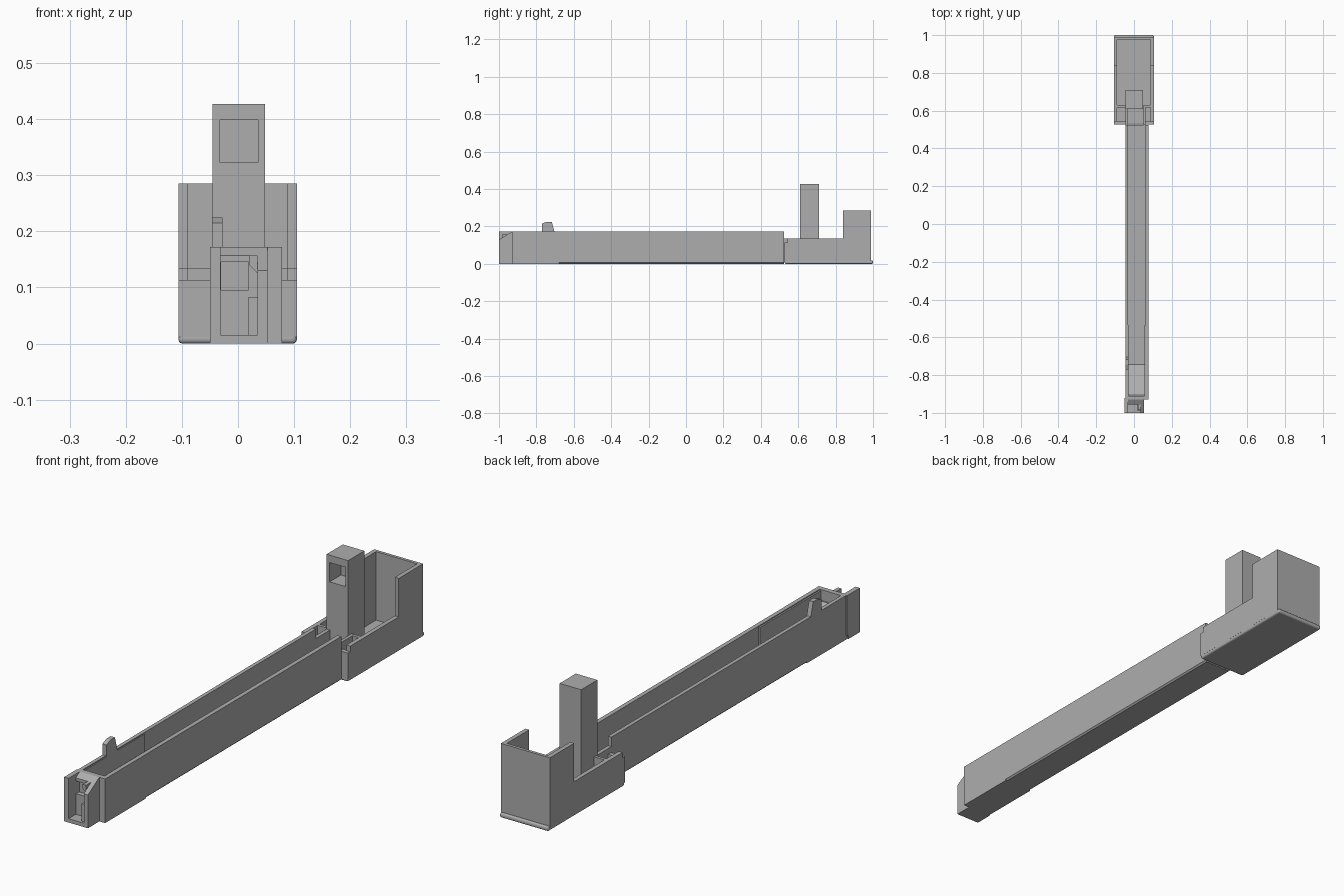
import bpy, bmesh
from mathutils import Vector

if "Cube" in bpy.data.objects:
    bpy.data.objects.remove(bpy.data.objects["Cube"], do_unlink=True)

GREY = bpy.data.materials.new("plain_grey")
GREY.use_nodes = True
GREY.diffuse_color = (0.42, 0.42, 0.42, 1)
GREY.node_tree.nodes["Principled BSDF"].inputs["Base Color"].default_value = (0.42, 0.42, 0.42, 1)


def prism(name, profile, axis, lo, hi):
    """Extrude a profile along x (y,z points), y (x,z points) or z (x,y points)."""
    def place(p, d):
        return {"x": (d, *p), "y": (p[0], d, p[1]), "z": (*p, d)}[axis]
    bm = bmesh.new()
    face = bm.faces.new([bm.verts.new(place(p, lo)) for p in profile])
    new = bmesh.ops.extrude_face_region(bm, geom=[face])["geom"]
    shift = Vector(place((0, 0), hi - lo))
    bmesh.ops.translate(bm, vec=shift, verts=[g for g in new if isinstance(g, bmesh.types.BMVert)])
    bmesh.ops.recalc_face_normals(bm, faces=bm.faces)
    mesh = bpy.data.meshes.new(name)
    bm.to_mesh(mesh)
    bm.free()
    mesh.materials.append(GREY)
    ob = bpy.data.objects.new(name, mesh)
    bpy.context.collection.objects.link(ob)
    return ob


def box(name, x, y, z):
    return prism(name, [(x[0], y[0]), (x[1], y[0]), (x[1], y[1]), (x[0], y[1])], "z", *z)


def cut(ob, x, y, z):
    cutter = box(ob.name + "_cutter", x, y, z)
    cutter.hide_render = True
    cutter.hide_viewport = False
    mod = ob.modifiers.new("pocket", "BOOLEAN")
    mod.operation, mod.object, mod.solver = "DIFFERENCE", cutter, "EXACT"
    bpy.context.view_layer.objects.active = ob
    bpy.ops.object.modifier_apply(modifier=mod.name)
    bpy.data.objects.remove(cutter, do_unlink=True)


# Long open channel, with softened lower edges behind the front section
L, R, TOP, FLOOR = -0.046, 0.078, 0.172, 0.015
IL, IR, C = -0.031, 0.061, 0.006
inner = [(R, TOP), (IR, TOP), (IR, FLOOR), (IL, FLOOR), (IL, TOP), (L, TOP)]
prism("channel", [(L, C), (L + C, 0), (R - C, 0), (R, C)] + inner, "y", -0.68, 0.525)
prism("channel_front", [(L, 0), (R, 0)] + inner, "y", -0.93, -0.68)
box("channel_end_wall", (IL, IR), (-0.93, -0.91), (FLOOR, TOP))
box("channel_liner_left", (0.055, IR), (-0.91, -0.535), (FLOOR, TOP - 0.004))
box("channel_liner_right", (IL, IL + 0.003), (-0.91, -0.535), (FLOOR, TOP - 0.004))
prism("channel_ramp", [(-0.91, FLOOR), (-0.745, FLOOR), (-0.905, 0.13), (-0.91, 0.13)], "x", IL, IR)
prism("wall_tab", [(-0.77, 0.16), (-0.70, 0.16), (-0.718, 0.225), (-0.745, 0.225), (-0.77, 0.215)],
      "x", L, -0.028)

# Nose: full wall on one side, sloped wall on the other, hollow between
NL, NR, HL, HR = -0.05, 0.053, -0.031, 0.035
box("nose_floor", (NL, NR), (-1, -0.93), (0, FLOOR))
box("nose_wall_right", (NL, HL), (-1, -0.92), (FLOOR, TOP))
prism("nose_wall_left", [(-1, FLOOR), (-0.93, FLOOR), (-0.93, TOP), (-1, 0.13)], "x", HR, NR)
back = prism("nose_back", [(-0.955, FLOOR), (-0.93, FLOOR), (-0.93, TOP), (-0.955, 0.157)], "x", HL, HR)
cut(back, (HL + 0.001, 0.019), (-0.97, -0.935), (0.095, 0.145))
box("nose_rib", (0.019, HR), (-0.99, -0.955), (FLOOR, 0.083))
prism("nose_catch", [(HR, 0.125), (HR, 0.157), (0.02, 0.157), (0.02, 0.14)], "y", -0.985, -0.955)

# Rear tray: rounded base, stepped side walls, tall back
X0, X1, T = -0.106, 0.105, 0.017
base = box("tray_base", (X0, X1), (0.527, 1.0), (0, 0.018))
bevel = base.modifiers.new("soft_edges", "BEVEL")
bevel.width, bevel.segments = 0.007, 3
side = [(0.527, 0.012), (0.99, 0.012), (0.99, 0.285), (0.84, 0.285),
        (0.84, 0.135), (0.542, 0.135), (0.542, 0.113), (0.527, 0.113)]
prism("tray_wall_right", side, "x", X0, X0 + T)
prism("tray_wall_left", side, "x", X1 - T, X1)
box("tray_back", (X0 + T, X1 - T), (0.978, 0.99), (0.012, 0.285))

# Front and cross walls of the tray, leaving the channel mouth open
for tag, a, b in (("right", X0 + T, IL - 0.014), ("left", IR, X1 - T)):
    box("tray_front_" + tag, (a, b), (0.527, 0.545), (0.012, 0.113))
    box("tray_cross_wall_" + tag, (a, b), (0.618, 0.63), (0.012, 0.135))
box("mouth_wall_right", (L, IL), (0.525, 0.63), (0.012, 0.135))
box("mouth_wall_left", (IR - 0.012, IR), (0.525, 0.63), (0.012, 0.135))

# Upright post with a window pocket
post = box("post", (-0.045, 0.048), (0.61, 0.71), (0.012, 0.427))
cut(post, (-0.032, 0.036), (0.58, 0.68), (0.323, 0.398))
